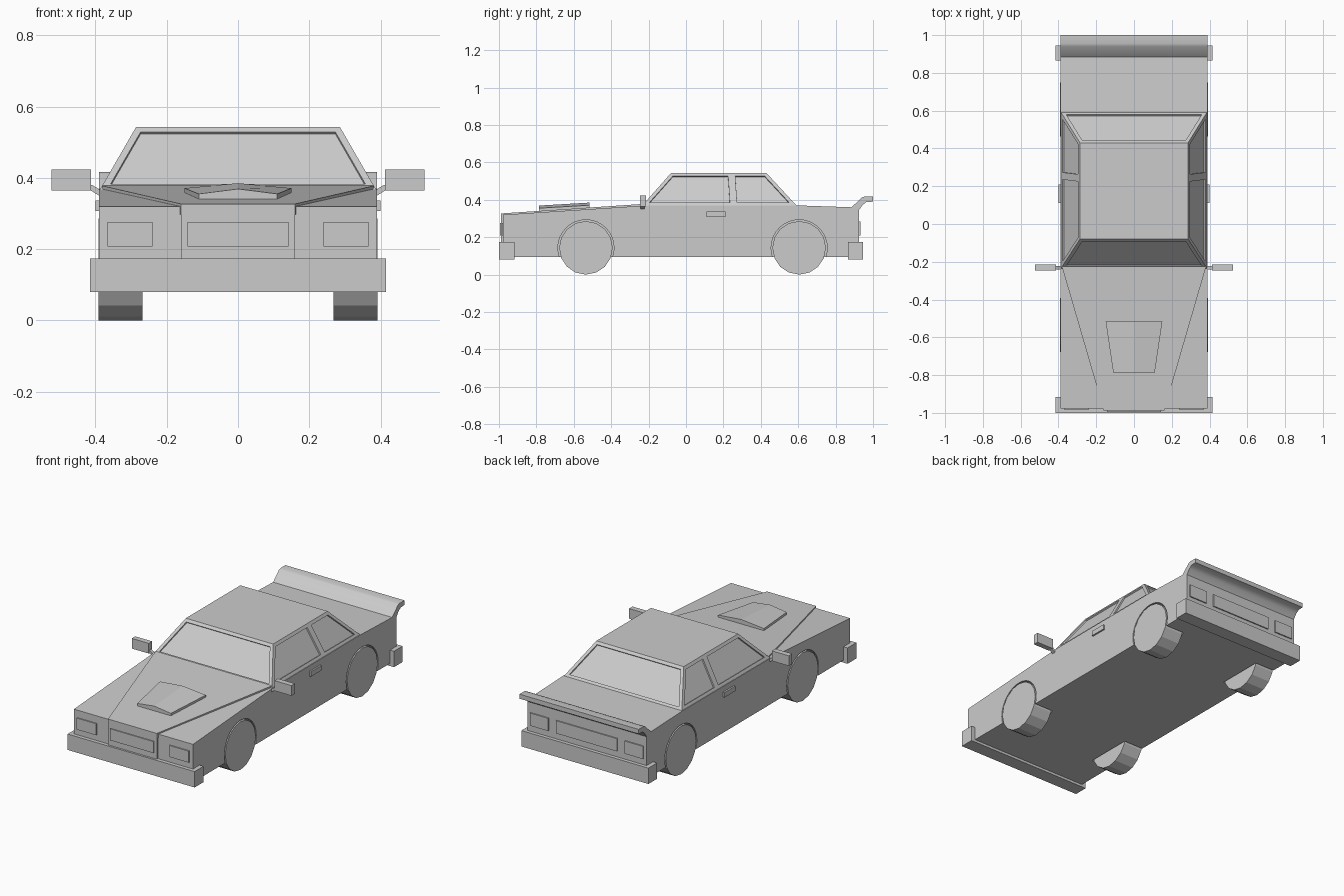
import bpy, bmesh, math
from mathutils import Vector

cube = bpy.data.objects.get("Cube")
if cube:
    bpy.data.objects.remove(cube, do_unlink=True)

GREY = (0.6, 0.6, 0.6, 1.0)
paint = bpy.data.materials.new("plain_grey")
paint.use_nodes = True
paint.diffuse_color = GREY
for node in paint.node_tree.nodes:
    if node.type == 'BSDF_PRINCIPLED':
        node.inputs["Base Color"].default_value = GREY
        node.inputs["Roughness"].default_value = 0.8


def finish(name, bm):
    bmesh.ops.recalc_face_normals(bm, faces=bm.faces)
    mesh = bpy.data.meshes.new(name)
    bm.to_mesh(mesh)
    bm.free()
    mesh.materials.append(paint)
    obj = bpy.data.objects.new(name, mesh)
    bpy.context.collection.objects.link(obj)
    return obj


def loft(name, start, end):
    """Closed solid between two matching rings of points."""
    bm = bmesh.new()
    a = [bm.verts.new(p) for p in start]
    b = [bm.verts.new(p) for p in end]
    n = len(a)
    bm.faces.new(a)
    bm.faces.new(b)
    for i in range(n):
        j = (i + 1) % n
        bm.faces.new((a[i], a[j], b[j], b[i]))
    return finish(name, bm)


def side_prism(name, profile, x0, x1):
    """Extrude a (y, z) profile along x."""
    return loft(name, [(x0, y, z) for y, z in profile],
                [(x1, y, z) for y, z in profile])


def box(name, x0, x1, y0, y1, z0, z1):
    return side_prism(name, [(y0, z0), (y1, z0), (y1, z1), (y0, z1)], x0, x1)


def circle(y, z, r, n):
    return [(y + r * math.sin(math.tau * i / n), z - r * math.cos(math.tau * i / n))
            for i in range(n)]


# Body shell
HALF = 0.39
body = side_prism("body", [(-0.978, 0.095), (-0.978, 0.32), (-0.235, 0.368),
                           (0.59, 0.37), (0.88, 0.36), (0.925, 0.36),
                           (0.925, 0.095)], -HALF, HALF)

# Wheels, each sitting in an arch cut from the body
R = 0.143
for end, wy in (("front", -0.535), ("rear", 0.605)):
    for side, s in (("left", 1), ("right", -1)):
        cutter = side_prism("arch_cutter", circle(wy, R, 0.15, 32), s * 0.262, s * 0.45)
        cutter.hide_render = True
        cut = body.modifiers.new("arch", 'BOOLEAN')
        cut.operation = 'DIFFERENCE'
        cut.solver = 'EXACT'
        cut.object = cutter
        bpy.context.view_layer.objects.active = body
        bpy.ops.object.modifier_apply(modifier=cut.name)
        bpy.data.objects.remove(cutter, do_unlink=True)
        side_prism(f"{end}_{side}_wheel", circle(wy, R, R, 16), s * 0.268, s * 0.391)

# Cabin with recessed windows
bm = bmesh.new()
base_y, roof_y = (-0.235, 0.255, 0.592), (-0.08, 0.243, 0.43)
base = {s: [bm.verts.new((s * 0.387, y, 0.368)) for y in base_y] for s in (-1, 1)}
roof = {s: [bm.verts.new((s * 0.286, y, 0.543)) for y in roof_y] for s in (-1, 1)}
windows = []
for s in (-1, 1):
    for i in (0, 1):
        windows.append(bm.faces.new((base[s][i], base[s][i + 1], roof[s][i + 1], roof[s][i])))
for i in (0, 2):
    windows.append(bm.faces.new((base[-1][i], base[1][i], roof[1][i], roof[-1][i])))
for ring in (base, roof):
    bm.faces.new(ring[-1] + ring[1][::-1])
bmesh.ops.recalc_face_normals(bm, faces=bm.faces)
bmesh.ops.inset_individual(bm, faces=windows, thickness=0.019, depth=0.0,
                           use_even_offset=True)
bmesh.ops.inset_individual(bm, faces=windows, thickness=0.0005, depth=-0.008,
                           use_even_offset=True)
finish("cabin", bm)

# Raised tapering hood and the nose panel below it
hood_top = [(-0.16, -0.988, 0.327), (0.16, -0.988, 0.327),
            (0.382, -0.225, 0.378), (-0.382, -0.225, 0.378)]
loft("hood", hood_top, [Vector(p) - Vector((0, 0, 0.03)) for p in hood_top])
box("nose_panel", -0.16, 0.16, -0.988, -0.95, 0.12, 0.31)

# Hood scoop with a raised centre ridge
scoop = []
for y, w, z, drop in ((-0.785, 0.11, 0.355, 0.025), (-0.515, 0.15, 0.371, 0.025)):
    scoop.append([(-w, y, z - drop), (-w, y, z), (0, y, z + 0.014),
                  (w, y, z), (w, y, z - drop)])
loft("hood_scoop", *scoop)

# Bumpers wrapping past the body sides
box("front_bumper", -0.416, 0.416, -1.0, -0.917, 0.08, 0.174)
box("rear_bumper", -0.416, 0.416, 0.865, 0.946, 0.08, 0.174)

# Rear lip spoiler
spoiler = side_prism("spoiler", [(0.88, 0.355), (0.94, 0.412), (0.955, 0.417),
                                 (1.0, 0.417), (1.0, 0.39), (0.965, 0.388),
                                 (0.945, 0.373), (0.925, 0.345)], -HALF, HALF)
bpy.context.view_layer.objects.active = spoiler
spoiler.select_set(True)
bpy.ops.object.shade_smooth_by_angle(angle=math.radians(50))
spoiler.select_set(False)

# Grille and rear panel plates
box("grille", -0.142, 0.142, -0.994, -0.987, 0.208, 0.276)
box("rear_panel", -0.2, 0.2, 0.924, 0.932, 0.21, 0.285)

# Paired details: lights, door handles and mirrors
for side, s in (("left", 1), ("right", -1)):
    box(f"{side}_headlight", s * 0.24, s * 0.367, -0.985, -0.977, 0.208, 0.276)
    box(f"{side}_tail_light", s * 0.25, s * 0.37, 0.924, 0.932, 0.21, 0.285)
    box(f"{side}_door_handle", s * 0.385, s * 0.4, 0.11, 0.21, 0.307, 0.336)
    box(f"{side}_mirror", s * 0.412, s * 0.523, -0.247, -0.215, 0.364, 0.424)
    arm = [(0.38, 0.345), (0.39, 0.35), (0.425, 0.372), (0.425, 0.385),
           (0.41, 0.38), (0.38, 0.363)]
    loft(f"{side}_mirror_arm", [(s * x, -0.242, z) for x, z in arm],
         [(s * x, -0.222, z) for x, z in arm])
